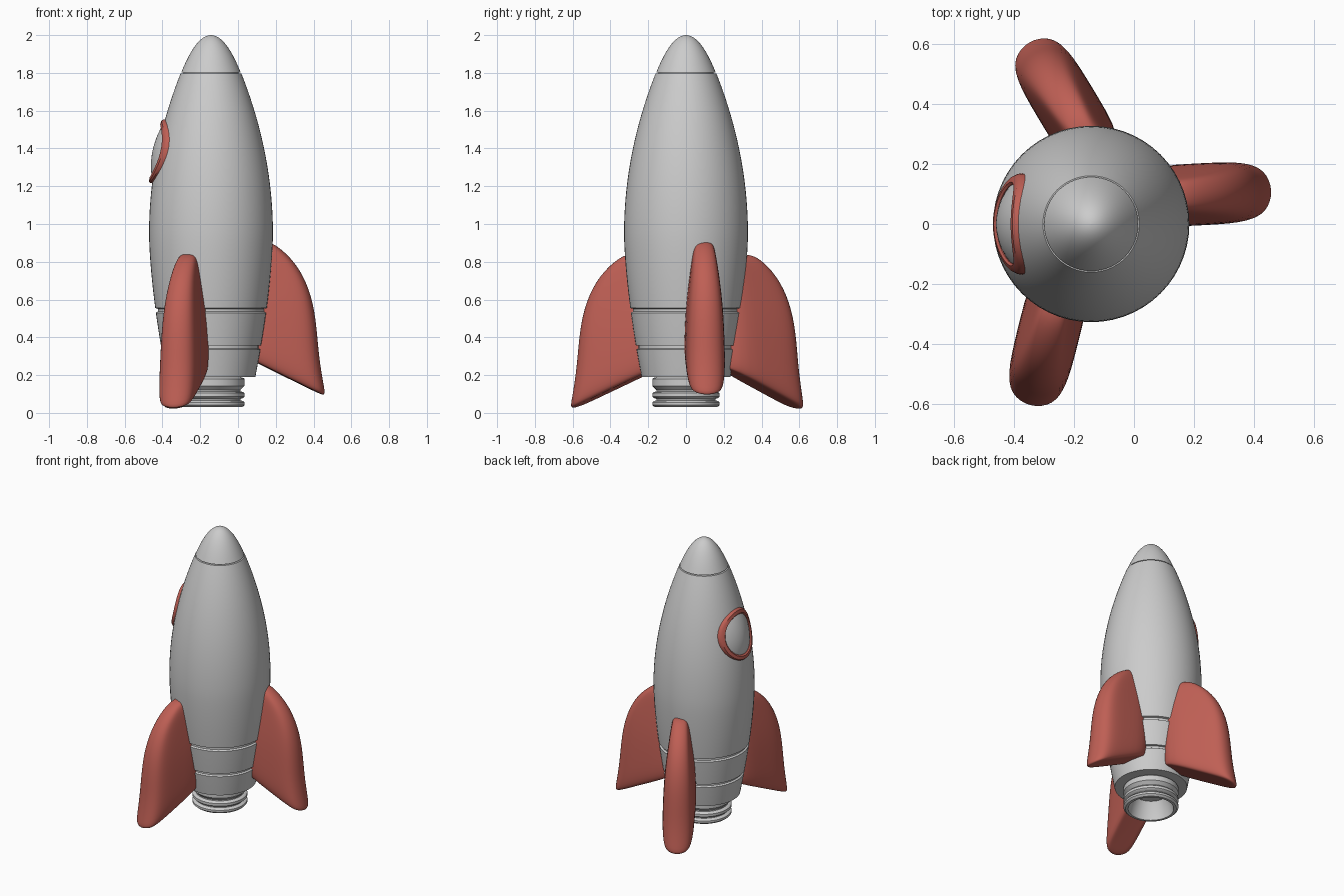
import bpy, bmesh, math
from mathutils import Vector

if "Cube" in bpy.data.objects:
    bpy.data.objects.remove(bpy.data.objects["Cube"])

AXIS_X = -0.143
SEGMENTS = 56


def material(name, colour):
    mat = bpy.data.materials.new(name)
    mat.use_nodes = True
    mat.diffuse_color = (*colour, 1)
    bsdf = mat.node_tree.nodes["Principled BSDF"]
    bsdf.inputs["Base Color"].default_value = (*colour, 1)
    return mat


GREY = material("light_grey", (0.60, 0.60, 0.60))
RED = material("warm_red", (0.52, 0.115, 0.09))


def loft(name, loops, mat, ring=False, caps=False, angle=35):
    """Skin a list of closed point loops; ring joins the last loop to the first."""
    bm = bmesh.new()
    rows = [[bm.verts.new(p) for p in loop] for loop in loops]
    pairs = list(zip(rows, rows[1:])) + ([(rows[-1], rows[0])] if ring else [])
    for a, b in pairs:
        n = len(a)
        for i in range(n):
            j = (i + 1) % n
            bm.faces.new((a[i], a[j], b[j], b[i]))
    if caps:
        bm.faces.new(rows[0])
        bm.faces.new(rows[-1])
    bmesh.ops.remove_doubles(bm, verts=bm.verts, dist=1e-5)
    bmesh.ops.recalc_face_normals(bm, faces=bm.faces)
    mesh = bpy.data.meshes.new(name)
    bm.to_mesh(mesh)
    bm.free()
    obj = bpy.data.objects.new(name, mesh)
    bpy.context.collection.objects.link(obj)
    mesh.materials.append(mat)
    bpy.ops.object.select_all(action="DESELECT")
    obj.select_set(True)
    bpy.context.view_layer.objects.active = obj
    bpy.ops.object.shade_smooth_by_angle(angle=math.radians(angle))
    return obj


def revolve(name, profile, mat):
    turns = [2 * math.pi * i / SEGMENTS for i in range(SEGMENTS)]
    loops = [[(AXIS_X + r * math.cos(t), r * math.sin(t), z) for t in turns]
             for r, z in profile]
    return loft(name, loops, mat, caps=True)


def hull_radius(z):
    d = z - 0.95
    return 0.328 * (1 - (0.709 * d * d if d > 0 else 0.44 * abs(d) ** 1.59))


def hull_span(bottom, top, steps):
    heights = [bottom + (top - bottom) * i / steps for i in range(steps + 1)]
    return [(hull_radius(z), z) for z in heights]


def seam(z):
    """Narrow groove with a sloped lower lip, listed from bottom to top."""
    r = hull_radius(z)
    return [(r - 0.013, z - 0.008), (r - 0.013, z + 0.006)]


# Hull in three bands parted by grooves
hull = [(0.12, 0.19)] + hull_span(0.19, 0.335, 4) + seam(0.35)
hull += hull_span(0.358, 0.53, 5) + seam(0.545)
hull += hull_span(0.555, 1.797, 28) + [(0.145, 1.797), (0.145, 1.806)]
revolve("hull", hull, GREY)

# Nose cap
nose = [(0.13, 1.803)]
for i in range(13):
    k = 1 - i / 12
    nose.append((max(0.157 * k, 0.0005), 1.803 + 0.197 * (1 - k * k)))
revolve("nose_cap", nose, GREY)

# Ribbed hollow nozzle
nozzle = [(0.02, 0.16), (0.11, 0.15), (0.135, 0.09), (0.148, 0.03), (0.165, 0.03)]
for low, high in ((0.036, 0.062), (0.08, 0.11), (0.137, 0.185)):
    nozzle += [(0.172, low), (0.178, low + 0.006), (0.178, high - 0.006),
               (0.172, high), (0.157, high + 0.004), (0.157, high + 0.012)]
revolve("nozzle", nozzle, GREY)

# Round window wrapped onto the hull
WINDOW_Z = 1.385


def wrapped_loop(rho, lift):
    loop = []
    for i in range(48):
        t = 2 * math.pi * i / 48
        y, z = rho * math.cos(t), WINDOW_Z + rho * math.sin(t)
        r = hull_radius(z) + lift
        loop.append((AXIS_X - math.sqrt(r * r - y * y), y, z))
    return loop


frame = [(0.168, -0.02), (0.168, 0.01), (0.161, 0.018),
         (0.14, 0.018), (0.132, 0.01), (0.132, -0.02)]
loft("window_frame", [wrapped_loop(*p) for p in frame], RED, ring=True)
pane = [0.136 * i / 8 + 0.001 for i in range(8, -1, -1)]
loft("window_pane", [wrapped_loop(p, 0.006 + 0.02 * (1 - (p / 0.137) ** 2))
                     for p in pane], GREY, caps=True)

# Fin levels: outer reach, outer height, root height, half thickness
LEVELS = [(0.56, 0.112, 0.325, 0.06), (0.618, 0.082, 0.32, 0.088),
          (0.607, 0.14, 0.36, 0.104), (0.58, 0.3, 0.45, 0.104),
          (0.566, 0.5, 0.58, 0.097), (0.53, 0.66, 0.68, 0.084),
          (0.455, 0.8, 0.8, 0.067), (0.34, 0.9, 0.9, 0.052),
          (0.27, 0.915, 0.91, 0.025)]
ROOT = 0.13


def fin(name, degrees, shift, reach, drop):
    a = math.radians(degrees)
    out = Vector((math.cos(a), math.sin(a), 0))
    side = Vector((-out.y, out.x, 0))
    base = Vector((AXIS_X, 0, -drop)) + side * shift
    loops = []
    for tip, tip_z, root_z, h in LEVELS:
        tip += reach
        half = [(ROOT, 1), ((ROOT + tip) / 2, 1), (tip - 0.9 * h, 1),
                (tip - 0.25 * h, 0.78)]
        outline = half + [(tip + 0.005, 0)] + [(s, -t) for s, t in reversed(half)]
        loops.append([base + out * s + side * (t * h) + Vector(
            (0, 0, root_z + (tip_z - root_z) * (s - ROOT) / (tip - ROOT)))
            for s, t in outline])
    obj = loft(name, loops, RED, caps=True, angle=180)
    smooth = obj.modifiers.new("smooth", "SUBSURF")
    smooth.levels = smooth.render_levels = 2


# Three swept fins
fin("left_fin", 3, 0.08, 0.0, 0.0)
fin("back_fin", 121, -0.134, 0.02, 0.075)
fin("front_fin", 256, -0.05, 0.03, 0.07)
